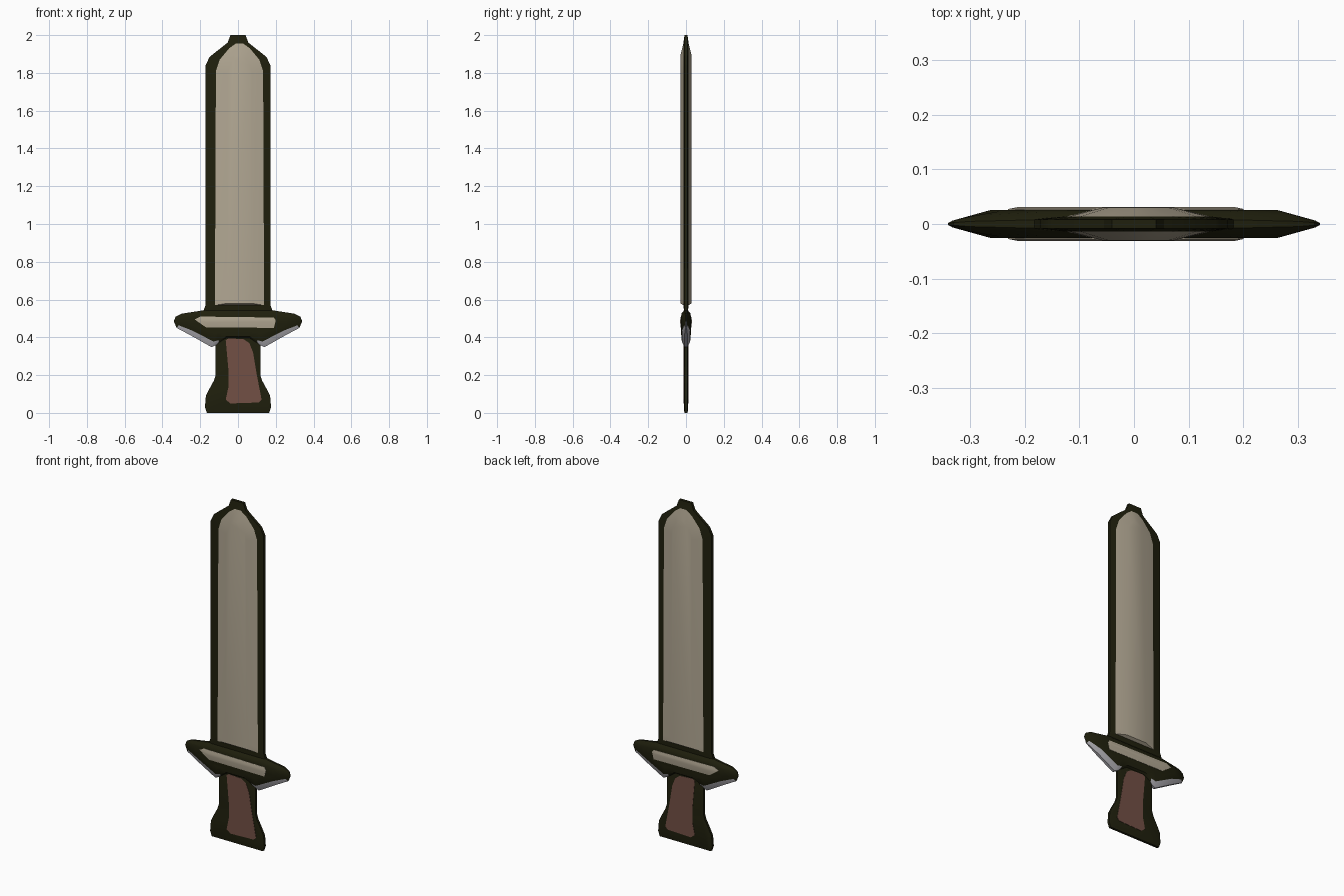
import bpy
import bmesh

cube = bpy.data.objects.get("Cube")
if cube:
    bpy.data.objects.remove(cube, do_unlink=True)


def material(name, rgb):
    mat = bpy.data.materials.new(name)
    mat.use_nodes = True
    color = (*rgb, 1.0)
    mat.diffuse_color = color
    shader = mat.node_tree.nodes["Principled BSDF"]
    shader.inputs["Base Color"].default_value = color
    shader.inputs["Roughness"].default_value = 0.8
    return mat


DARK = material("dark olive", (0.014, 0.014, 0.004))
STEEL = material("pale beige", (0.44, 0.385, 0.29))
GRIP = material("red brown", (0.17, 0.08, 0.06))
GREY = material("light grey", (0.45, 0.44, 0.47))


def mirrored(half, shift=0.0):
    """Close a right-hand half outline with its mirror image."""
    right = [(x + shift, z) for x, z in half]
    left = [(-x + shift, z) for x, z in reversed(half)]
    return right + left


def scaled(outline, sx, sz, center_z, shift=0.0):
    return [(x * sx + shift, center_z + (z - center_z) * sz) for x, z in outline]


def full_depth(x):
    return 1.0


def build_part(name, rings, mats, bands, depth=full_depth, rule=None):
    """Loft outlines (points, half depth) from the rim to both flat faces.

    bands gives the material slot of the rim, of each step and of the cap."""
    bm = bmesh.new()

    def add_ring(points, y):
        return [bm.verts.new((x, y * depth(x), z)) for x, z in points]

    def bridge(a, b, slot):
        for i in range(len(a)):
            j = (i + 1) % len(a)
            bm.faces.new((a[i], a[j], b[j], b[i])).material_index = slot

    fronts = [add_ring(points, -y) for points, y in rings]
    backs = [add_ring(points, y) for points, y in rings]
    bridge(fronts[0], backs[0], bands[0])
    for side in (fronts, backs):
        for k in range(len(side) - 1):
            bridge(side[k], side[k + 1], bands[k + 1])
        bm.faces.new(side[-1]).material_index = bands[-1]
    bmesh.ops.recalc_face_normals(bm, faces=bm.faces)
    if rule:
        for face in bm.faces:
            rule(face)

    mesh = bpy.data.meshes.new(name)
    bm.to_mesh(mesh)
    bm.free()
    for mat in mats:
        mesh.materials.append(mat)
    obj = bpy.data.objects.new(name, mesh)
    bpy.context.collection.objects.link(obj)
    bpy.ops.object.select_all(action="DESELECT")
    obj.select_set(True)
    bpy.context.view_layer.objects.active = obj
    bpy.ops.object.shade_smooth_by_angle(angle=0.5)
    return obj


# Blade: dark cutting edge around a raised pale face
edge = mirrored([(.19, .52), (.172, .57), (.172, 1.84), (.15, 1.885),
                 (.055, 1.96), (.04, 2.0)])
face = mirrored([(.13, .57), (.13, .6), (.125, 1.81), (.105, 1.87),
                 (.055, 1.93), (.02, 1.955)], 0.008)
flat = mirrored([(.065, .58), (.065, .61), (.065, 1.8), (.055, 1.84),
                 (.035, 1.87), (.012, 1.89)], 0.008)
build_part("blade", [(edge, .008), (face, .014), (flat, .03)],
           [DARK, STEEL], [0, 0, 1, 1])


# Guard: tapers to thin ends, with grey slopes under both arms
def taper(x):
    return min(1.0, (0.36 - abs(x)) / 0.1)


def grey_underside(face):
    center = face.calc_center_median()
    sloped = face.normal.z < -0.3 and center.z < 0.47
    if face.material_index == 1 and not (sloped and abs(center.x) > 0.115):
        face.material_index = 0


guard_rim = mirrored([(.17, .545), (.3, .525), (.33, .51), (.34, .485),
                      (.325, .45), (.25, .41), (.14, .348), (.105, .365),
                      (.06, .395)])
guard_border = mirrored([(.17, .53), (.29, .515), (.32, .505), (.332, .485),
                         (.315, .464), (.24, .435), (.13, .378), (.1, .385),
                         (.06, .405)])
guard_front = mirrored([(.17, .512), (.23, .512), (.26, .505), (.27, .485),
                        (.255, .47), (.2, .445), (.12, .42), (.1, .425),
                        (.05, .43)])
build_part("guard", [(guard_rim, .008), (guard_border, .022), (guard_front, .026)],
           [DARK, GREY], [1, 1, 0, 0], taper, grey_underside)

# Pale ridged bar across the guard, on both sides
bar = [(-.23, .495), (-.2, .51), (.19, .505), (.2, .49), (.19, .45), (-.17, .453)]
build_part("guard_bar", [(bar, .022), (bar, .0275), (scaled(bar, .92, .25, .487), .031)],
           [STEEL], [0, 0, 0, 0])

# Handle: slim grip flaring into the pommel
handle = mirrored([(.118, .42), (.118, .2), (.128, .17), (.15, .13), (.17, .09),
                   (.175, .03), (.165, 0)])
build_part("handle", [(handle, .007), (scaled(handle, .88, .94, .2), .011)],
           [DARK], [0, 0, 0])

# Wrapped grip panel, on both sides
panel = [(-.065, .385), (-.05, .395), (.03, .39), (.06, .37), (.08, .32), (.1, .2),
         (.125, .07), (.11, .055), (-.04, .05), (-.065, .07), (-.05, .14), (-.05, .22)]
build_part("grip_panel", [(panel, .009), (panel, .0125)], [GRIP], [0, 0, 0])
